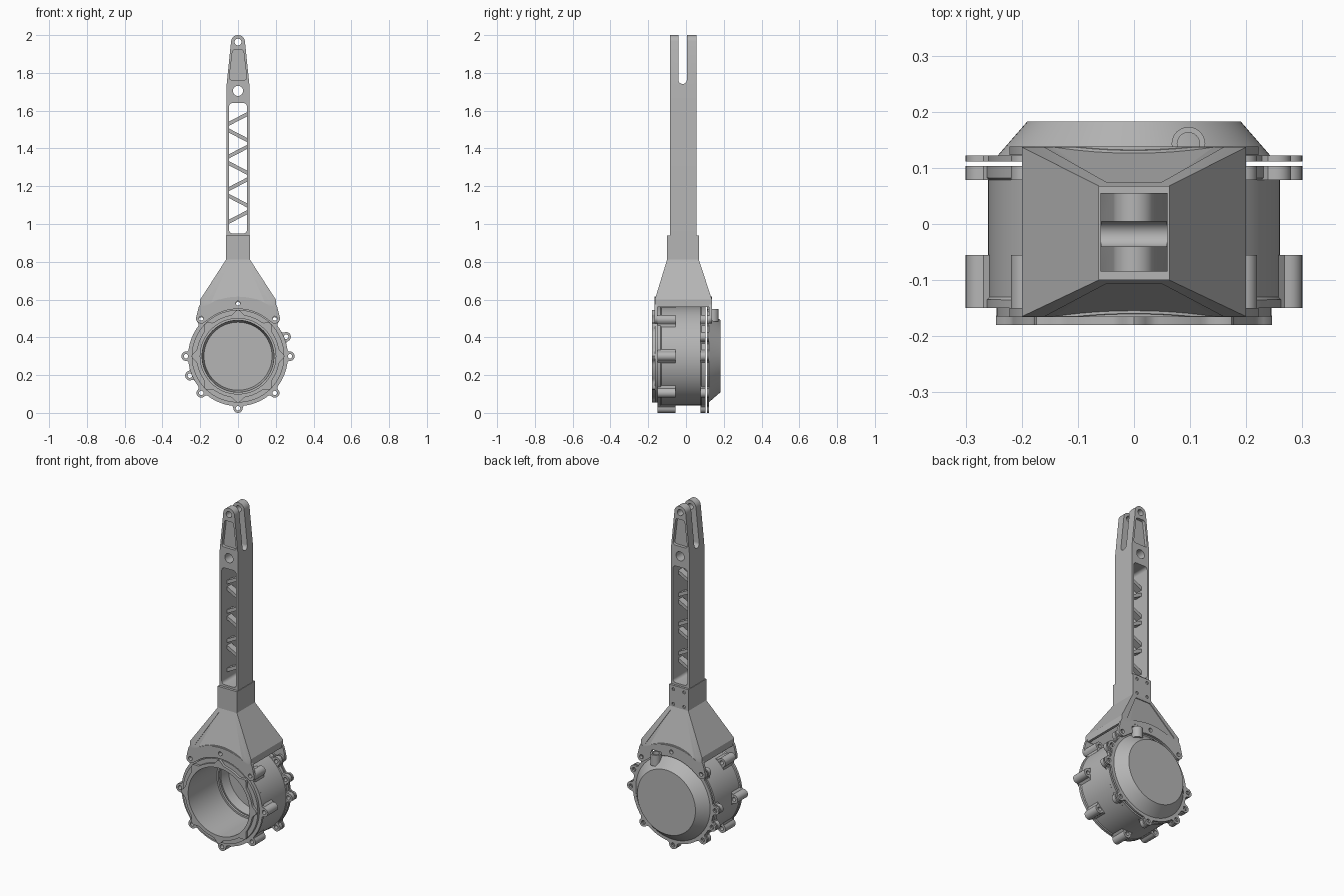
import bpy, bmesh
from math import sin, cos, pi, radians
from mathutils import Matrix, Vector

cube = bpy.data.objects.get("Cube")
if cube:
    bpy.data.objects.remove(cube)

grey = bpy.data.materials.new("machined grey")
grey.use_nodes = True
GREY = (0.46, 0.46, 0.46, 1)
grey.diffuse_color = GREY
grey.node_tree.nodes["Principled BSDF"].inputs["Base Color"].default_value = GREY

HUB = 0.30           # height of the housing axis
MID = -0.018         # fork slot centre in depth
AXES = {"x": lambda u, v, w: (w, u, v),
        "y": lambda u, v, w: (u, w, v),
        "z": lambda u, v, w: (u, v, w)}


def finish(name, bm):
    bmesh.ops.recalc_face_normals(bm, faces=bm.faces)
    mesh = bpy.data.meshes.new(name)
    bm.to_mesh(mesh)
    bm.free()
    mesh.materials.append(grey)
    obj = bpy.data.objects.new(name, mesh)
    bpy.context.collection.objects.link(obj)
    return obj


def prism(name, loops, a, b, axis="y"):
    """Extrude an outline (first loop) with holes (other loops) along an axis."""
    bm = bmesh.new()
    place = AXES[axis]
    edges = []
    for loop in loops:
        vs = [bm.verts.new(place(u, v, a)) for u, v in loop]
        edges += [bm.edges.new((vs[i - 1], vs[i])) for i in range(len(vs))]
    bmesh.ops.triangle_fill(bm, edges=edges, use_beauty=True)
    ext = bmesh.ops.extrude_face_region(bm, geom=bm.faces[:], use_keep_orig=True)
    moved = [g for g in ext["geom"] if isinstance(g, bmesh.types.BMVert)]
    bmesh.ops.translate(bm, verts=moved, vec=Vector(place(0, 0, b - a)))
    return finish(name, bm)


def arc(cx, cy, r, start, end, n=16):
    return [(cx + r * cos(radians(start + (end - start) * i / n)),
             cy + r * sin(radians(start + (end - start) * i / n))) for i in range(n + 1)]


def circle(cx, cy, r, n=24):
    return arc(cx, cy, r, 0, 360, n)[:-1]


def round_rect(x, z0, z1, r):
    return (arc(x - r, z1 - r, r, 0, 90, 5) + arc(r - x, z1 - r, r, 90, 180, 5)
            + arc(r - x, z0 + r, r, 180, 270, 5) + arc(x - r, z0 + r, r, 270, 360, 5))


def lathe(name, profile, n=96):
    """Spin a closed (radius, depth) profile around the housing axis."""
    bm = bmesh.new()
    vs = [bm.verts.new((r, y, HUB)) for r, y in profile]
    edges = [bm.edges.new((vs[i - 1], vs[i])) for i in range(len(vs))]
    bmesh.ops.spin(bm, geom=vs + edges, cent=(0, 0, HUB), axis=(0, 1, 0),
                   angle=2 * pi, steps=n, use_merge=True)
    bmesh.ops.remove_doubles(bm, verts=bm.verts, dist=1e-5)
    return finish(name, bm)


def loft(name, sections):
    """Stack rectangles (half width, front, back, height)."""
    bm = bmesh.new()
    rings = [[bm.verts.new(p) for p in ((-x, f, z), (x, f, z), (x, b, z), (-x, b, z))]
             for x, f, b, z in sections]
    for low, high in zip(rings, rings[1:]):
        for i in range(4):
            bm.faces.new((low[i - 1], low[i], high[i], high[i - 1]))
    bm.faces.new(rings[0])
    bm.faces.new(rings[-1])
    return finish(name, bm)


def cut(obj, *cutters):
    for c in cutters:
        mod = obj.modifiers.new("cut", "BOOLEAN")
        mod.operation, mod.solver, mod.object = "DIFFERENCE", "EXACT", c
        bpy.context.view_layer.objects.active = obj
        bpy.ops.object.modifier_apply(modifier=mod.name)
        bpy.data.objects.remove(c)


def join(name, objs):
    bpy.ops.object.select_all(action="DESELECT")
    for o in objs:
        o.select_set(True)
    bpy.context.view_layer.objects.active = objs[0]
    bpy.ops.object.join()
    objs[0].name = name


# Housing barrel, open at the front, and the separate hollow rear cover
lathe("housing_barrel", [(.2, -.165), (.245, -.165), (.245, -.15), (.264, -.15), (.264, -.135),
                         (.26, -.13), (.26, .078), (.264, .082), (.264, .103), (.19, .103),
                         (.19, .088), (.2, .088)])
lathe("rear_cover", [(.19, .111), (.262, .111), (.262, .122), (.243, .122), (.23, .137),
                     (.19, .183), (.0001, .183), (.0001, .17), (.18, .17)])

# Scalloped front ring with points towards the lugs
star = []
for i in range(144):
    a = 2 * pi * i / 144
    r = .22 + .026 * max(0, cos(8 * a)) ** 3
    star.append((r * cos(a), HUB + r * sin(a)))
prism("front_ring", [star, circle(0, HUB, .2, 96)], -.18, -.163)


# Bolt lugs around the housing
def lugs(name, angles, y0, y1):
    parts = []
    for deg in angles:
        outline = [(.24, -.042), (.256, -.038), (.268, -.026)]
        outline += arc(.275, 0, .025, -80, 80, 12)
        outline += [(.268, .026), (.256, .038), (.24, .042)]
        lug = prism(name, [outline, circle(.275, 0, .012, 16)], y0, y1)
        lug.data.transform(Matrix.Translation((0, 0, HUB)) @ Matrix.Rotation(radians(-deg), 4, "Y"))
        parts.append(lug)
    join(name, parts)


eight = [45 * i for i in range(8)]
lugs("front_lugs", eight, -.15, -.055)
lugs("rear_lugs", eight + [22, 202], .078, .103)
lugs("cover_lugs", eight + [22, 202], .111, .122)

# Upright cable outlet on the rear cover
prism("cable_outlet", [circle(.097, .143, .03), circle(.097, .143, .02)],
      HUB + .185, HUB + .25, "z")

# Arm with lattice window, cross hole and tapered fork
right_side = [(.06, .75), (.06, 1.74)]
outline = right_side + arc(0, 1.963, .037, 8, 172) + [(-x, z) for x, z in reversed(right_side)]
arm = prism("arm", [outline, round_rect(.047, .95, 1.64, .018),
                    circle(0, 1.705, .027), circle(0, 1.963, .018)], -.085, .055)
slot = arc(MID, 1.764, .0225, 180, 360) + [(MID + .0225, 2.1), (MID - .0225, 2.1)]
cut(arm, prism("slot_cutter", [slot], -.2, .2, "x"))
pocket = (arc(.034, 1.775, .012, -90, 0, 4) + arc(.018, 1.91, .012, 0, 90, 4)
          + arc(-.018, 1.91, .012, 90, 180, 4) + arc(-.034, 1.775, .012, 180, 270, 4))
cut(arm, prism("front_pocket_cutter", [pocket], -.2, -.067),
    prism("rear_pocket_cutter", [pocket], .037, .2))

# Zigzag bracing inside the window, with a short land between neighbouring bars
bars = []
for i in range(7):
    z_top = 1.582 - .0865 * i
    z_low = z_top - .052
    side = .05 if i % 2 == 0 else -.05
    bars.append(prism("brace", [[(side, z_top - .011), (side, z_top + .011),
                                 (-side, z_low + .011), (-side, z_low - .011)]], -.035, .005))
join("lattice_braces", bars)

# Sleeve and hollow flared shoulder
sleeve = loft("sleeve", [(.063, -.1, .068, .81), (.063, -.1, .068, .938)])
shoulder = loft("shoulder", [(.2, -.165, .137, .56), (.2, -.165, .137, .6), (.063, -.1, .068, .812)])
cut(shoulder, loft("shoulder_core", [(.185, -.148, .12, .5), (.185, -.148, .12, .595),
                                     (.05, -.084, .052, .79)]))
for x in (-.035, .035):
    for z in (.828, .915):
        cut(sleeve, prism("screw_cutter", [circle(x, z, .009, 16)], .06, .1))
cut(shoulder, prism("bolt_cutter", [circle(0, .58, .012, 16)], -.2, .2))

# Shallow triangular pockets that follow the sloping front and rear faces
pocket = [(.05, .79), (-.05, .79)] + arc(0, HUB, .318, 125, 55)
for sign, low, high in ((-1, .165, .1), (1, .137, .068)):
    cutter = prism("slope_cutter", [pocket], 0, .3 * sign)
    for v in cutter.data.vertices:
        if abs(v.co.y) < .01:
            v.co.y = sign * (low + (high - low) * (v.co.z - .6) / .212 - .005)
    cut(shoulder, cutter)

# Curved clamp plates that bolt to the housing lugs
left_end = arc(-.195, .5, .027, 300, 170, 10) + [(-.208, .56), (-.2, .575)]
right_end = [(-x, z) for x, z in reversed(left_end)]
clamp = arc(0, HUB, .25, 50, 130, 32) + left_end + arc(0, HUB, .315, 124, 56, 32) + right_end
holes = [circle(x, z, .012, 16) for x, z in ((0, .58), (-.195, .5), (.195, .5))]
prism("front_clamp_plate", [clamp] + holes, -.166, -.15)
rear = prism("rear_clamp_plate", [clamp] + holes, .123, .138)
cut(rear, prism("outlet_notch_cutter", [circle(.097, .545, .033)], .1, .2))

# Smooth the round surfaces and keep the machined edges crisp
bpy.ops.object.select_all(action="DESELECT")
for o in bpy.context.scene.objects:
    if o.type == "MESH":
        o.select_set(True)
        bpy.context.view_layer.objects.active = o
bpy.ops.object.shade_smooth_by_angle(angle=radians(30))
